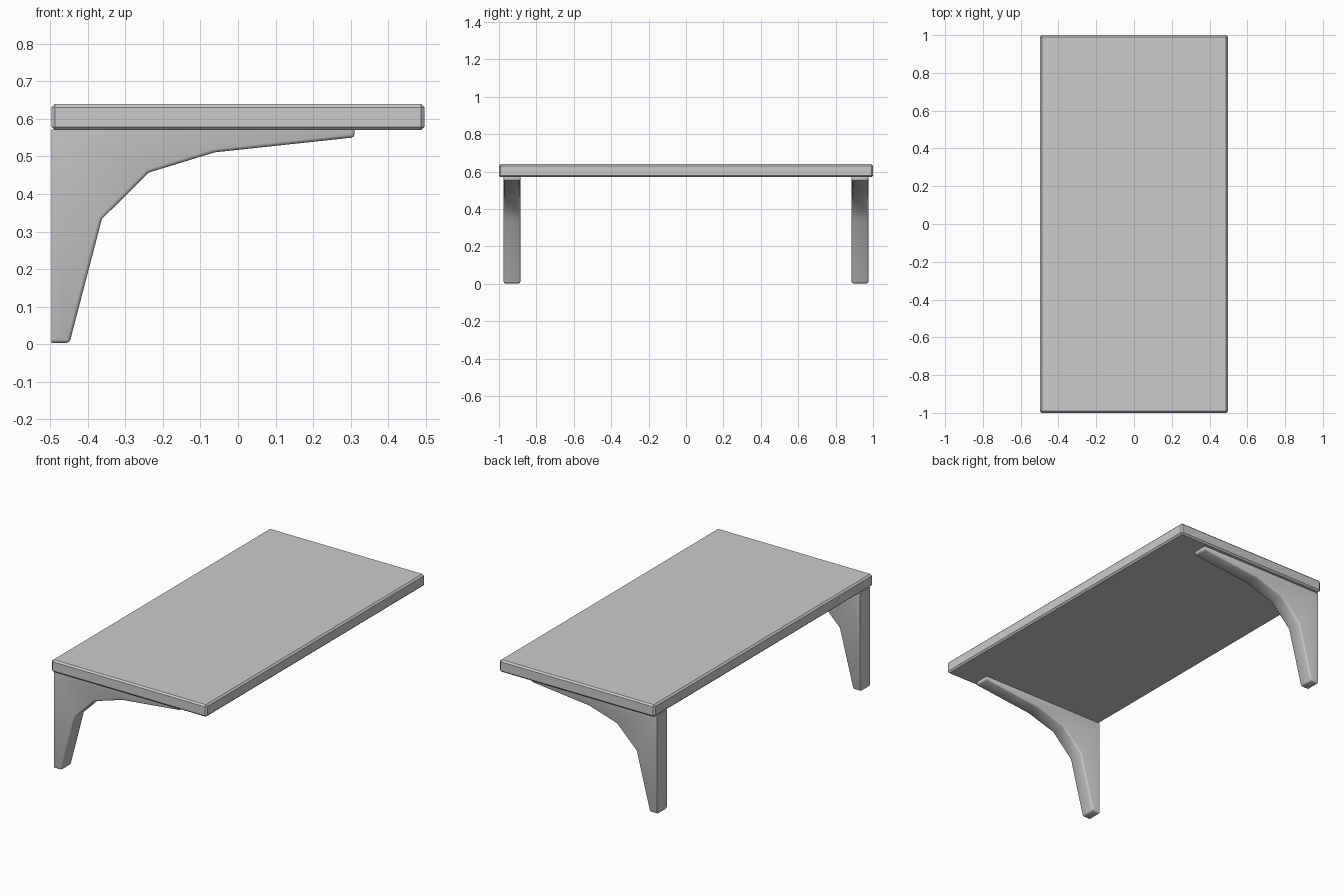
import bpy, bmesh

if "Cube" in bpy.data.objects:
    bpy.data.objects.remove(bpy.data.objects["Cube"])

BACK, TOP = -0.497, 0.572


def finish(bm, name, angle):
    bmesh.ops.recalc_face_normals(bm, faces=bm.faces)
    mesh = bpy.data.meshes.new(name)
    bm.to_mesh(mesh)
    bm.free()
    ob = bpy.data.objects.new(name, mesh)
    bpy.context.collection.objects.link(ob)
    bpy.ops.object.select_all(action='DESELECT')
    ob.select_set(True)
    bpy.context.view_layer.objects.active = ob
    bpy.ops.object.shade_smooth_by_angle(angle=angle)
    return ob


# Chamfered table top
bm = bmesh.new()
bmesh.ops.create_cube(bm, size=1)
for v in bm.verts:
    v.co.x *= 0.994
    v.co.y *= 2.0
    v.co.z = 0.605 + v.co.z * 0.07
bmesh.ops.bevel(bm, geom=bm.edges[:], offset=0.009, segments=1, affect='EDGES')
finish(bm, "table_top", 0.3)

# Bracket-shaped legs: side profile (x, z) extruded along y
profile = [(BACK, 0.003), (-0.449, 0.003), (-0.363, 0.333), (-0.238, 0.457),
           (-0.062, 0.511), (0.311, 0.551), (0.311, TOP), (BACK, TOP)]


def make_leg(name, y0, y1):
    bm = bmesh.new()
    face = bm.faces.new([bm.verts.new((x, y0, z)) for x, z in profile])
    ext = bmesh.ops.extrude_face_region(bm, geom=[face])
    for v in ext["geom"]:
        if isinstance(v, bmesh.types.BMVert):
            v.co.y = y1

    # Round the inner curve, foot and tip; leave the back and top faces sharp
    def rounded(e):
        a, b = e.verts[0].co, e.verts[1].co
        along_y = abs(a.y - b.y) > 0.01
        on_back = abs(a.x - BACK) < 1e-4 and abs(b.x - BACK) < 1e-4
        on_top = abs(a.z - TOP) < 1e-4 and abs(b.z - TOP) < 1e-4
        at_foot = along_y and a.z < 0.01
        at_tip = along_y and a.x > 0.3
        return not (on_back or on_top) and (not along_y or at_foot or at_tip)

    bmesh.ops.bevel(bm, geom=[e for e in bm.edges if rounded(e)], offset=0.009,
                    segments=2, profile=0.5, affect='EDGES')
    return finish(bm, name, 0.8)


for name, side in (("front_leg", -1), ("back_leg", 1)):
    make_leg(name, side * 0.93 - 0.045, side * 0.93 + 0.045)
